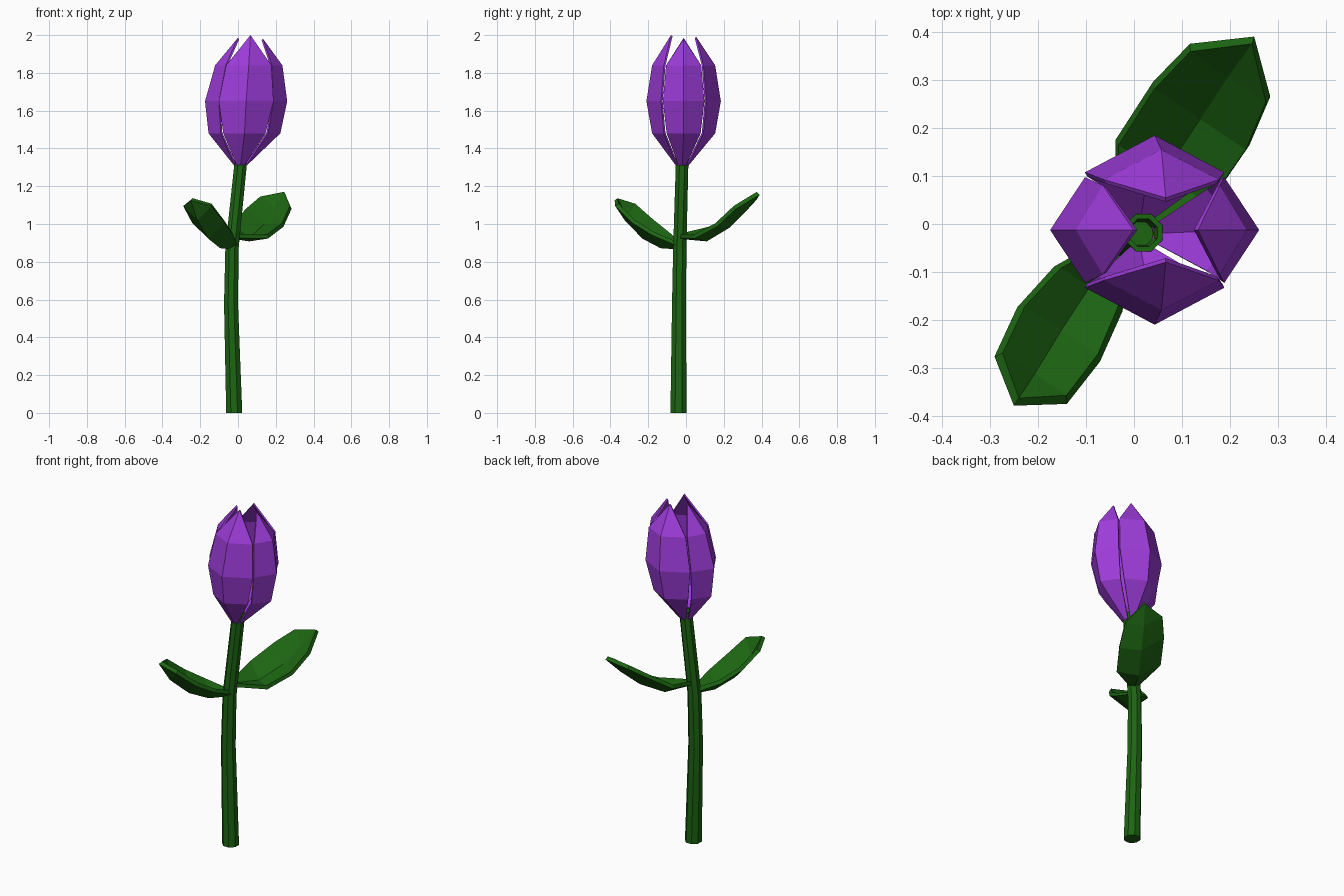
import bpy
import math
from mathutils import Vector

if "Cube" in bpy.data.objects:
    bpy.data.objects.remove(bpy.data.objects["Cube"])


def material(name, color):
    m = bpy.data.materials.new(name)
    m.diffuse_color = (*color, 1)
    m.use_nodes = True
    m.node_tree.nodes["Principled BSDF"].inputs["Base Color"].default_value = m.diffuse_color
    return m


GREEN = material("leaf_green", (0.012, 0.13, 0.006))
PURPLE = material("petal_purple", (0.34, 0.045, 0.70))


def make(name, verts, faces, mat, thickness=0, offset=-1):
    me = bpy.data.meshes.new(name)
    me.from_pydata(verts, [], faces)
    me.materials.append(mat)
    ob = bpy.data.objects.new(name, me)
    bpy.context.collection.objects.link(ob)
    if thickness:
        mod = ob.modifiers.new("thickness", "SOLIDIFY")
        mod.thickness = thickness
        mod.offset = offset
    return ob


def blade(name, rows, tip, mat, thickness, offset):
    """Creased strip of (left, middle, right) rows that ends in a point."""
    verts = [v for row in rows for v in row] + [tip]
    faces = []
    for i in range(len(rows) - 1):
        for j in range(2):
            a = 3 * i + j
            faces.append((a, a + 1, a + 4, a + 3))
    a, t = 3 * (len(rows) - 1), len(verts) - 1
    faces += [(a, a + 1, t), (a + 1, a + 2, t)]
    return make(name, verts, faces, mat, thickness, offset)


# Stem: bent octagonal tube with a hollow rim hidden in the flower (x, y, z, radius)
SIDES = 8
path = [(-.02, -.04, 0, .046), (-.037, -.037, .58, .040), (-.032, -.033, .87, .038),
        (.013, -.021, 1.31, .036), (.02, -.018, 1.35, .042),
        (.02, -.018, 1.35, .031), (.015, -.02, 1.31, .026)]
verts, faces = [], []
for x, y, z, r in path:
    for k in range(SIDES):
        a = math.tau * (k + .5) / SIDES
        verts.append((x + r * math.cos(a), y + r * math.sin(a), z))
for i in range(len(path) - 1):
    for k in range(SIDES):
        n = (k + 1) % SIDES
        faces.append((i * SIDES + k, i * SIDES + n, (i + 1) * SIDES + n, (i + 1) * SIDES + k))
faces.append(tuple(reversed(range(SIDES))))
faces.append(tuple(range((len(path) - 1) * SIDES, len(path) * SIDES)))
make("stem", verts, faces, GREEN)


# Leaves: rows of (x, y, z, half width, left edge lift, right edge lift)
def leaf(name, rows, tip):
    base = Vector(rows[0][:2])
    d = (Vector(tip[:2]) - base).normalized()
    out = []
    for x, y, z, w, left, right in rows:
        out.append([(x - d.y * w, y + d.x * w, z + left), (x, y, z),
                    (x + d.y * w, y - d.x * w, z + right)])
    blade(name, out, tip, GREEN, .022, 1)


leaf("upper_leaf", [(-.02, -.02, .92, .025, .015, .005),
                    (.06, .11, .908, .118, .07, .015),
                    (.14, .23, .98, .12, .085, .005),
                    (.20, .32, 1.07, .10, .06, .01)], (.25, .39, 1.155))
leaf("lower_leaf", [(-.025, -.035, .865, .025, .02, .02),
                    (-.095, -.135, .872, .085, .07, .07),
                    (-.157, -.23, .922, .103, .085, .085),
                    (-.215, -.325, 1.02, .09, .075, .075)], (-.25, -.378, 1.125))

# Flower: four creased petals around a slightly leaning axis
# rows of (axis x, axis y, z, middle radius, edge depth, half width)
AXIS = [(.013, -.02, 1.31), (.034, -.0125, 1.48), (.043, -.0125, 1.65), (.057, -.0125, 1.84)]
WIDE = [(.034, .03, .02), (.167, .105, .112), (.197, .12, .145), (.167, .105, .12)]
NARROW = [(.034, .03, .02), (.19, .125, .09), (.2175, .145, .11), (.178, .122, .093)]

for name, angle, shape, top in (("front_petal", -90, WIDE, 2.0), ("right_petal", 0, NARROW, 1.98),
                                ("back_petal", 90, WIDE, 1.99), ("left_petal", 180, NARROW, 1.985)):
    a = math.radians(angle)
    out = Vector((math.cos(a), math.sin(a), 0))
    side = Vector((-out.y, out.x, 0))
    rows = []
    for c, (r, depth, w) in zip(AXIS, shape):
        c = Vector(c)
        rows.append([c + out * depth - side * w, c + out * r, c + out * depth + side * w])
    tip = Vector((.066, -.0125, top)) + out * .067
    blade(name, rows, tip, PURPLE, .01, -1)
